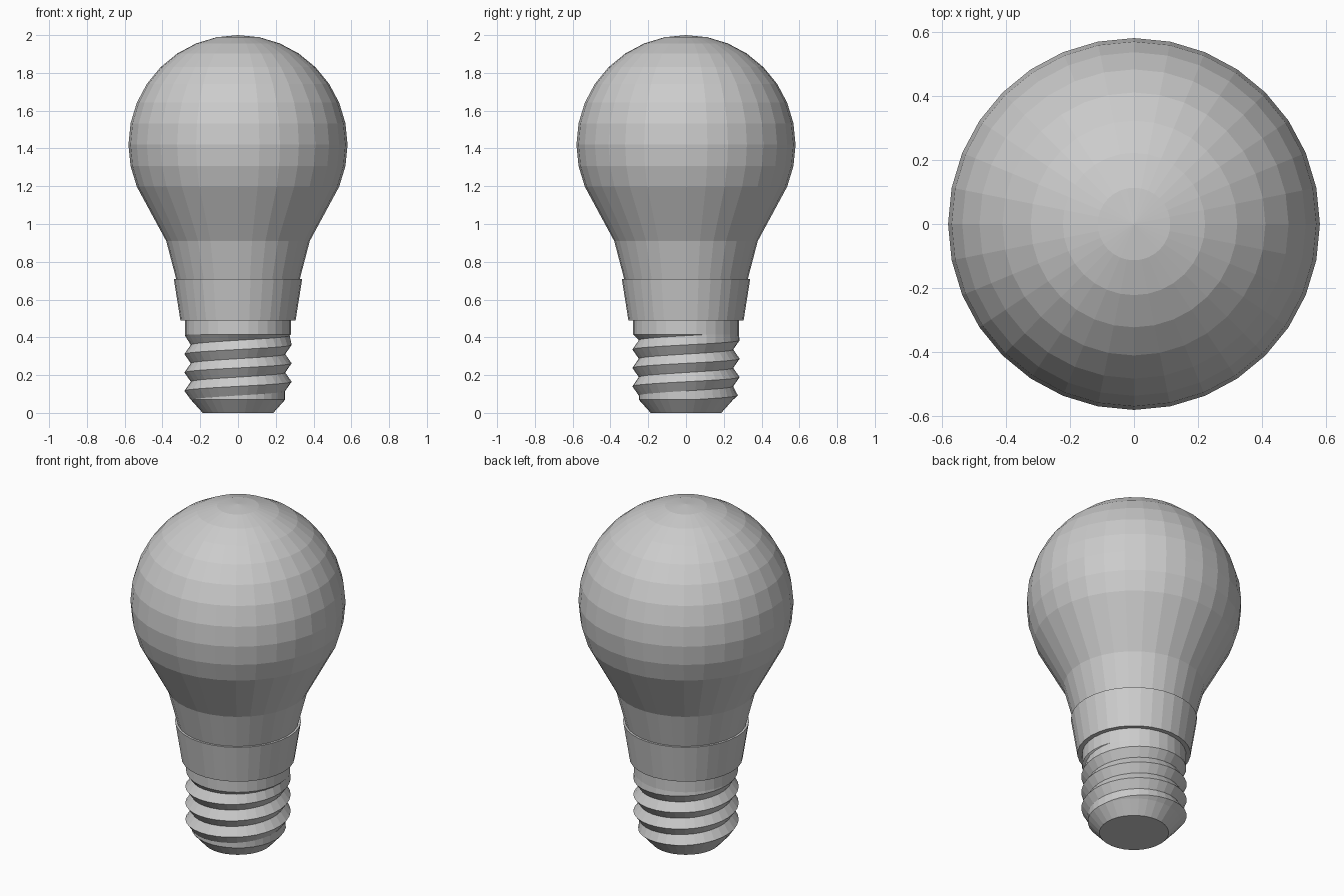
import bpy, bmesh
from math import sin, cos, pi, radians

if "Cube" in bpy.data.objects:
    bpy.data.objects.remove(bpy.data.objects["Cube"])

N = 32


def finish(name, bm):
    bmesh.ops.remove_doubles(bm, verts=bm.verts, dist=0.0004)
    bmesh.ops.recalc_face_normals(bm, faces=bm.faces)
    mesh = bpy.data.meshes.new(name)
    bm.to_mesh(mesh)
    bm.free()
    obj = bpy.data.objects.new(name, mesh)
    bpy.context.collection.objects.link(obj)
    return obj


def bridge_columns(bm, column):
    """Skin N columns of (r, z) points around the z axis."""
    cols = []
    for i in range(N + 1):
        a = 2 * pi * i / N
        cols.append([bm.verts.new((r * cos(a), r * sin(a), z)) for r, z in column(i)])
    for c, d in zip(cols, cols[1:]):
        for j in range(len(c) - 1):
            quad = [c[j], d[j], d[j + 1], c[j + 1]]
            pts = []
            for v in quad:
                if all((v.co - p.co).length > 0.0004 for p in pts):
                    pts.append(v)
            if len(pts) > 2:
                bm.faces.new(pts)


def lathe(name, profile):
    bm = bmesh.new()
    bridge_columns(bm, lambda i: profile)
    return finish(name, bm)


# Glass bulb: spherical head with a tapering neck
R, ZC = 0.58, 1.42
head = [(R * sin(radians(11.25 * k)), ZC + R * cos(radians(11.25 * k))) for k in range(11)]
lathe("glass_bulb", head + [(0.38, 0.91), (0.325, 0.70), (0.29, 0.50)])

# Flared collar
lathe("collar", [(0.325, 0.71), (0.34, 0.71), (0.305, 0.49), (0.27, 0.49)])

# Screw base: helical zigzag thread, plain neck above and tapered tip below
PITCH, PEAK, LO, HI = 0.0975, 0.36, 0.07, 0.415


def thread_column(i):
    peak = PEAK + PITCH * i / N
    pts = [(0, 0), (0.187, 0)]
    levels = [LO] + [min(max(peak + j * PITCH / 2, LO), HI) for j in range(-9, 5)] + [HI]
    for z in levels:
        t = ((z - peak) / PITCH) % 1.0
        ridge = abs(2 * t - 1)
        r = 0.25 + 0.034 * ridge * min(1, (z - LO) / 0.03)
        w = min(1, (HI - z) / 0.03)
        pts.append((r * w + 0.28 * (1 - w), z))
    return pts + [(0.28, 0.50)]


bm = bmesh.new()
bridge_columns(bm, thread_column)
finish("screw_base", bm)
